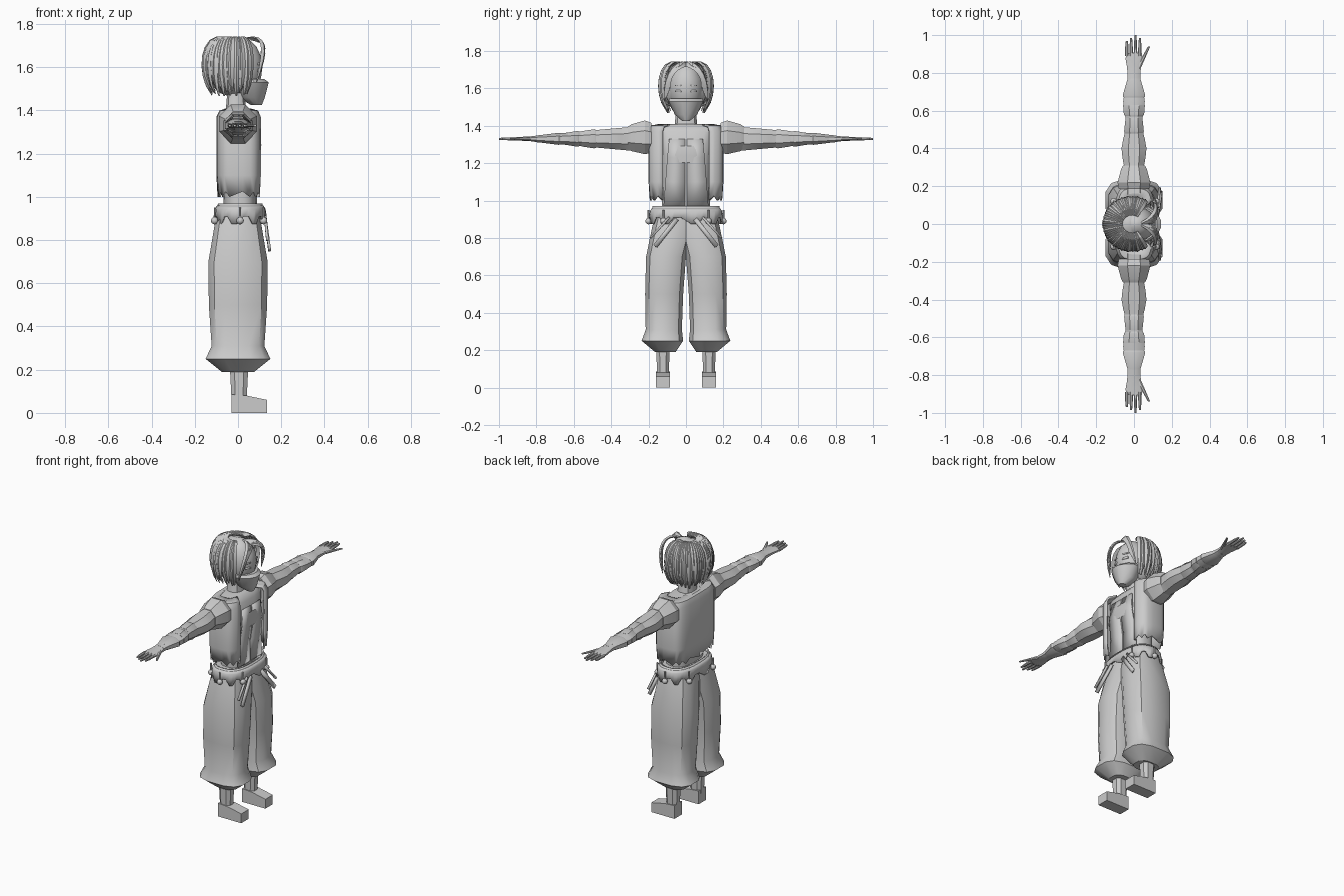
import bpy, bmesh, random
from math import sin, cos, pi, sqrt, copysign
from mathutils import Vector
from mathutils.geometry import interpolate_bezier

random.seed(4)
cube = bpy.data.objects.get("Cube")
if cube:
    bpy.data.objects.remove(cube)

shade = .6
grey = bpy.data.materials.new("plain grey")
grey.use_nodes = True
grey.diffuse_color = (shade, shade, shade, 1)
grey.node_tree.nodes["Principled BSDF"].inputs["Base Color"].default_value = grey.diffuse_color


def build(name, shells, mirror=True, caps=True, loop=True, thick=0, angle=.6):
    """Make one object from shells; each shell is a list of equal rings joined in order."""
    bm = bmesh.new()
    for rings in shells:
        rows = [[bm.verts.new(point) for point in ring] for ring in rings]
        count = len(rows[0])
        for low, high in zip(rows, rows[1:]):
            for i in range(count if loop else count - 1):
                j = (i + 1) % count
                bm.faces.new((low[i], low[j], high[j], high[i]))
        if caps and loop:
            bm.faces.new(rows[0])
            bm.faces.new(rows[-1])
    bmesh.ops.recalc_face_normals(bm, faces=bm.faces)
    mesh = bpy.data.meshes.new(name)
    bm.to_mesh(mesh)
    bm.free()
    mesh.materials.append(grey)
    part = bpy.data.objects.new(name, mesh)
    bpy.context.collection.objects.link(part)
    bpy.ops.object.select_all(action='DESELECT')
    part.select_set(True)
    bpy.context.view_layer.objects.active = part
    bpy.ops.object.shade_smooth_by_angle(angle=angle)
    if thick:
        part.modifiers.new("thickness", 'SOLIDIFY').thickness = thick
    if mirror:
        part.modifiers.new("mirror", 'MIRROR').use_axis = (False, True, False)


def rounded(angle, power):
    """Point on a unit rounded square."""
    return [copysign(abs(v) ** (2 / power), v) for v in (cos(angle), sin(angle))]


def oval(sides, power):
    """Rounded square with flat sides that fills the unit square."""
    points = [rounded(2 * pi * (i + .5) / sides, power) for i in range(sides)]
    reach = max(u for u, v in points)
    return [(u / reach, v / reach) for u, v in points]


def level(z, depth, width, x=0, y=0, sides=12, power=2.6):
    """Horizontal ring with half sizes depth and width."""
    return [(x + depth * u, y + width * v, z) for u, v in oval(sides, power)]


def across(y, depth, height, x=0, z=1.33, sides=8, power=2.2):
    """Upright ring across an arm or finger."""
    return [(x + depth * u, y, z + height * v) for u, v in oval(sides, power)]


def leg_level(z, depth, inner, outer):
    """Ring of a trouser leg between its inner and outer side."""
    return level(z, depth, (outer - inner) / 2, y=(outer + inner) / 2, power=2.9)


def ball(x, y, z, depth, width, height, rows=9):
    """Rings of an ellipsoid."""
    turns = [pi * (i + .3) / (rows - .4) for i in range(rows)]
    return [level(z - height * cos(t), depth * sin(t), width * sin(t), x, y, sides=16, power=2) for t in turns]


def strand(points, width, depth, steps=9):
    """Tapered four-sided lock along a curve, lying flat on the head."""
    middle = Vector((0, 0, 1.6))
    path = interpolate_bezier(*[Vector(p) for p in points], steps)
    rings = []
    for i, spot in enumerate(path):
        along = path[min(i + 1, steps - 1)] - path[max(i - 1, 0)]
        side = along.cross(spot - middle).normalized()
        out = side.cross(along).normalized()
        taper = sin(pi * (.1 + .87 * i / (steps - 1))) ** .6
        side, out = side * width * taper, out * depth * taper
        rings.append([spot + side, spot + out, spot - side, spot - out])
    return rings


# Trousers: full legs gathered into flared cuffs
build("trouser_legs", [[
    leg_level(z=.96, depth=.09, inner=-.04, outer=.155),
    leg_level(z=.86, depth=.11, inner=-.04, outer=.18),
    leg_level(z=.7, depth=.137, inner=0, outer=.213),
    leg_level(z=.5, depth=.135, inner=.015, outer=.218),
    leg_level(z=.31, depth=.122, inner=.022, outer=.215),
    leg_level(z=.25, depth=.15, inner=.015, outer=.237),
    leg_level(z=.19, depth=.075, inner=.055, outer=.165)]])

# Lower legs and block shoes
build("shins", [[level(z, depth=.032 + z / 20, width=.03 + z / 40, x=.005, y=.123, sides=8) for z in (.06, .24)]])
shoe_side = [(-.03, 0), (.135, 0), (.135, .06), (.04, .08), (-.03, .085)]
build("shoes", [[[(x, y, z) for x, z in shoe_side] for y in (.085, .16)]])


# Slanted straps on the trouser fronts
def strap(name, top, end, width):
    start, finish = Vector(top), Vector(end)
    side = (finish - start).cross(Vector((1, 0, 0))).normalized() * width
    build(name, [[[p - side, p + side] for p in (start, finish)]], loop=False, thick=.012)


strap("pocket_straps", top=(.12, .05, .9), end=(.14, .165, .755), width=.012)
strap("strap_trims", top=(.12, .09, .91), end=(.13, .19, .8), width=.006)


# Waist: band, pointed flaps and hanging beads
def waist(z, grow, drop=0):
    ring = level(z, depth=.095 + grow, width=.17 + grow, x=.01, sides=40)
    return [(x, y, h - (drop if i % 4 < 2 else 0)) for i, (x, y, h) in enumerate(ring)]


build("waist_band", [[waist(.92, grow=.015), waist(.97, grow=.008)]], mirror=False, caps=False, thick=.008)
build("waist_flaps", [[waist(.91, grow=.028, drop=.035), waist(.945, grow=.022), waist(.96, grow=.012)]],
      mirror=False, caps=False, thick=.008)
hangers = [(.01, .2), (.118, .12), (-.108, .12)]
bead = .017
build("beads", [ball(x, y, .89, bead, bead, bead) for x, y in hangers])
build("bead_cords", [[level(z, bead / 4, bead / 4, x, y, sides=6) for z in (.9, .95)] for x, y in hangers])


# Fitted shirt, front panels and neck
def shirt_level(z, back, front, width):
    return level(z, (front - back) / 2, width, x=(front + back) / 2, sides=20, power=2.8)


build("shirt", [[
    shirt_level(z=.93, back=-.065, front=.085, width=.13),
    shirt_level(z=1.1, back=-.07, front=.083, width=.125),
    shirt_level(z=1.24, back=-.085, front=.108, width=.135),
    shirt_level(z=1.37, back=-.09, front=.085, width=.175),
    shirt_level(z=1.4, back=-.075, front=.06, width=.16),
    shirt_level(z=1.41, back=-.06, front=.04, width=.08)]], mirror=False)
panel = [(.087, .97, .12), (.088, 1.1, .11), (.105, 1.23, .1), (.095, 1.33, .09)]
build("shirt_panels", [[[(x, .005, z), (x, width, z)] for x, z, width in panel]], loop=False, thick=.008)
build("neck", [[level(1.36, depth=.055, width=.07, x=-.01), level(1.41, depth=.046, width=.06, x=-.01),
                level(1.48, depth=.04, width=.052, x=-.01)]], mirror=False)


# Open vest with a ragged hem and folded-in shoulders
def vest_row(z, size, rag=0):
    opening, steps = .4, 12
    row = []
    for i in range(steps + 1):
        u, v = rounded(opening + (pi - opening) * i / steps, power=4)
        row.append((.005 + .105 * u * size, .2 * v * sqrt(size), z + rag * (i % 2)))
    return row


build("vest", [[vest_row(1, size=.95, rag=.025), vest_row(1.1, size=1), vest_row(1.37, size=1),
                vest_row(1.4, size=.87), vest_row(1.41, size=.5)]], loop=False, thick=.01)


# Arms: tapering with a swell at the upper arm and the forearm
def arm(y, size=1):
    swell = .01 * cos(8 * pi * (y - .4))
    return across(y, size * (.07 - .035 * y + swell), size * (.09 - .09 * y))


build("arms", [[arm(.15 + .05 * i) for i in range(14)]])
build("shoulder_caps", [[across(.185, depth=.08, height=.08, z=1.335, power=1.9),
                         across(.22, depth=.087, height=.09, z=1.338, power=1.9),
                         across(.29, depth=.068, height=.072, z=1.336, power=1.9),
                         across(.31, depth=.058, height=.06, z=1.335, power=1.9)]], angle=.4)
build("sleeve_bands", [[arm(y), arm(y + .01, size=1.12), arm(y + length, size=1.02)]
                       for y, length in ((.48, .08), (.57, .06), (.67, .1))])

# Hands with four fingers and a thumb
hand = [[arm(.78), across(.83, depth=.037, height=.013), across(.87, depth=.044, height=.011),
         across(.905, depth=.043, height=.008)]]
for i in range(4):
    x, tip = .023 * i - .038, 1 - .015 * abs(i - 2)
    hand.append([across(y, r, r, x) for y, r in ((.89, .01), (.95, .008), (tip, .005))])
hand.append([across(.82 + .06 * i, .014 - .004 * i, .01 - .003 * i, x=.02 + .03 * i) for i in range(3)])
build("hands", hand)

# Head, face covering and simple eyes
build("head", [ball(.01, 0, 1.6, depth=.103, width=.093, height=.14)], mirror=False)
build("face_mask", [[
    level(1.425, depth=.025, width=.02, x=.085, power=1.8),
    level(1.46, depth=.06, width=.06, x=.064, power=1.8),
    level(1.53, depth=.085, width=.092, x=.057, power=1.8),
    level(1.545, depth=.075, width=.088, x=.047, power=1.8)]], mirror=False)
for name, z, height in (("eyelids", 1.585, .006), ("eyebrows", 1.615, .004)):
    build(name, [[[(.114 - y / 4, y, z + side * height) for side in (-1, 1)] for y in (.02, .04, .06)]],
          loop=False, thick=.009)

# Hair: scalp cap covered by two layers of locks from a centre parting
build("hair_cap", [ball(-.03, 0, 1.6, depth=.11, width=.125, height=.135)], mirror=False)
locks, count = [], 19
for layer in range(2):
    for i in range(count):
        turn = pi * (.36 + .64 * i / (count - 1)) + random.uniform(-.04, .04)
        ahead, aside = cos(turn), sin(turn)
        lift = .025 * layer + .02 * max(0, ahead) + random.uniform(0, .03)

        def spot(reach, z):
            return (reach * ahead - .01, reach * aside * .93, z)

        top, bulge = .16 - .008 * layer, .18 - .01 * layer
        locks.append(strand([spot(.05, 1.735), spot(top, 1.765), spot(bulge, 1.57),
                             spot(random.uniform(.1, .125), 1.465 + lift)], width=.018, depth=.009))
build("hair_locks", locks, angle=.5)

# Curtain fringe curling away from the forehead
fringe, count = [], 6
for i in range(count):
    f = i / (count - 1)
    fringe.append(strand([(.04 + .05 * f, .004, 1.735 - .015 * f), (.13, .035, 1.75 - .03 * f),
                          (.135 - .02 * f, .12 - .02 * f, 1.69), (.085 + .02 * f, .115 - .03 * f, 1.53 + .07 * f)],
                         width=.015, depth=.008))
build("fringe", fringe, angle=.5)
